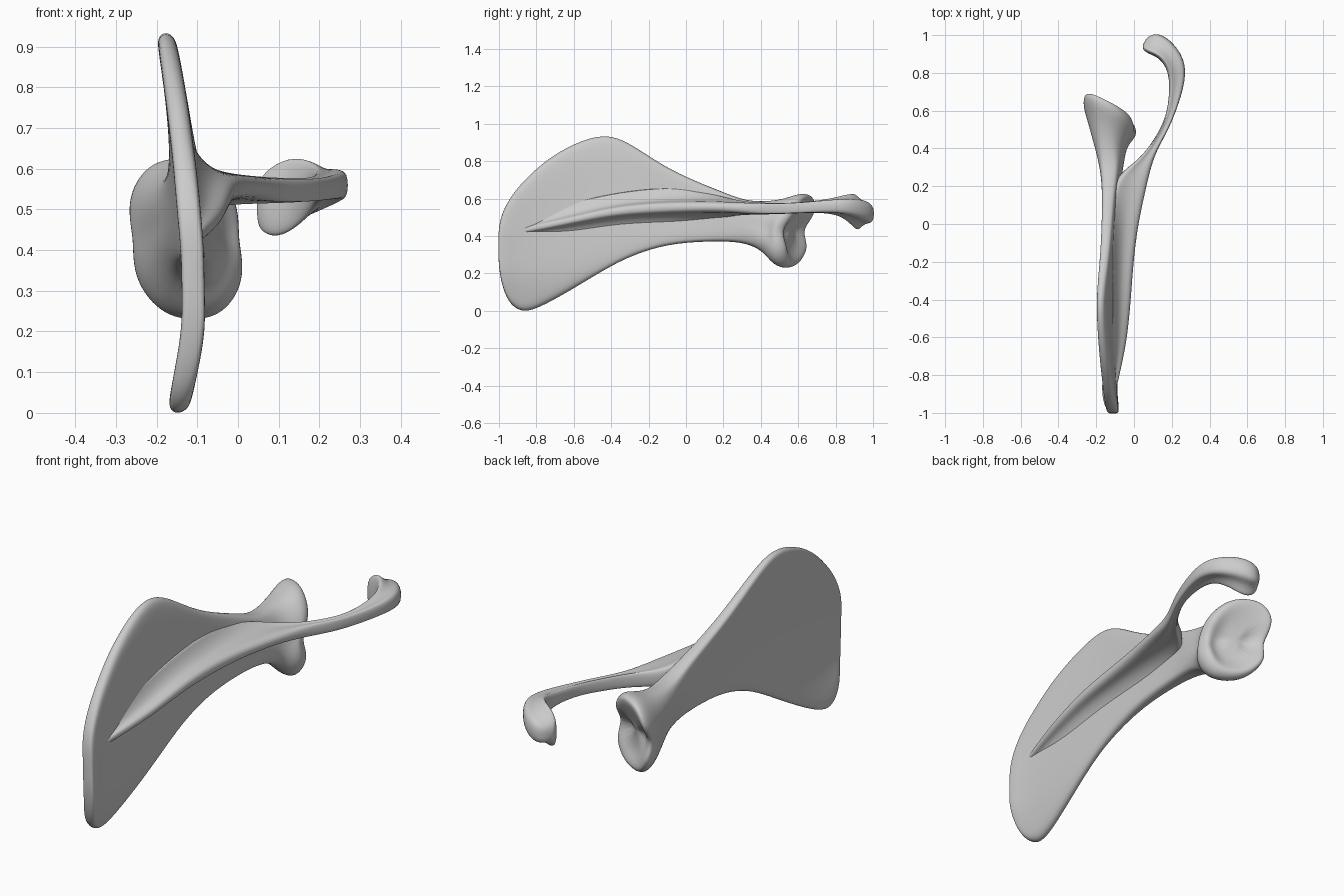
import bpy, bmesh, math

cube = bpy.data.objects.get("Cube")
if cube:
    bpy.data.objects.remove(cube, do_unlink=True)

bone = bpy.data.materials.new("bone_grey")
bone.use_nodes = True
bone.diffuse_color = (0.6, 0.6, 0.6, 1)
bone.node_tree.nodes["Principled BSDF"].inputs["Base Color"].default_value = (0.6, 0.6, 0.6, 1)


def loft(name, rings):
    """Skin a list of equal-length closed rings, cap both ends and smooth."""
    bm = bmesh.new()
    loops = [[bm.verts.new(p) for p in ring] for ring in rings]
    n = len(loops[0])
    for a, b in zip(loops, loops[1:]):
        for i in range(n):
            j = (i + 1) % n
            bm.faces.new((a[i], a[j], b[j], b[i]))
    bm.faces.new(loops[0][::-1])
    bm.faces.new(loops[-1])
    bmesh.ops.recalc_face_normals(bm, faces=bm.faces)
    mesh = bpy.data.meshes.new(name)
    bm.to_mesh(mesh)
    bm.free()
    mesh.materials.append(bone)
    obj = bpy.data.objects.new(name, mesh)
    bpy.context.collection.objects.link(obj)
    sub = obj.modifiers.new("smooth", "SUBSURF")
    sub.levels = sub.render_levels = 2
    for poly in mesh.polygons:
        poly.use_smooth = True
    return obj


def bend(z):
    """Sideways curve of the blade over its height."""
    pts = [(0, -.148), (.2, -.108), (.4, -.112), (.6, -.13), (.8, -.155), (.94, -.18)]
    for (a, xa), (b, xb) in zip(pts, pts[1:]):
        if z <= b:
            return xa + (xb - xa) * (z - a) / (b - a)
    return pts[-1][1]


# Blade: y, low edge, high edge, half thickness, hollowing of the faces
blade_stations = [
    (-1.004, .27, .42, .026, .1), (-.992, .165, .50, .036, .2), (-.96, .06, .575, .042, .35),
    (-.91, .005, .65, .044, .5), (-.85, -.012, .715, .044, .55), (-.75, .03, .81, .044, .6),
    (-.6, .115, .90, .042, .6), (-.43, .22, .955, .038, .55), (-.3, .288, .90, .039, .5),
    (-.15, .34, .795, .042, .45), (0, .365, .715, .044, .35), (.2, .372, .635, .048, .1),
    (.32, .362, .588, .064, 0)]
# Socket head: y, low edge, high edge, half width
head_stations = [(.42, .32, .585, .09), (.5, .25, .60, .128), (.57, .22, .63, .152),
                 (.615, .24, .625, .142), (.62, .27, .60, .115), (.585, .34, .53, .06)]
SIDES = 24


def section(y, low, high, half, hollow, head):
    ring = []
    for i in range(SIDES):
        a = 2 * math.pi * i / SIDES
        c, s = math.cos(a), math.sin(a)
        z = (low + high) / 2 + (high - low) / 2 * s
        if head:
            # pear outline with a waist, sheared so the socket faces sideways
            wide = math.copysign(abs(c) ** .85, c)
            x = half * wide * (1 - .12 * math.exp(-(s / .3) ** 2)) - .018 * s
            dip = .045 * math.exp(-((z - .43) / .06) ** 2) if y > .55 else 0
            blend = min(1, max(0, (y - .38) / .15))
            ring.append((-.128 + x, y + blend * (.03 * s - .5 * x) - dip, z))
        else:
            x = math.copysign(abs(c) ** .42, c) * half * (1 - hollow * c * c)
            ring.append((bend(z) + x, y, z))
    return ring


loft("blade_and_socket",
     [section(*st, False) for st in blade_stations] +
     [section(y, lo, hi, w, 0, True) for y, lo, hi, w in head_stations])

# Spine and its hooked tip: inner edge xy, outer edge xy, height, half heights
spine_stations = [
    (-.12, -.92, -.105, -.92, .42, .015, .01), (-.12, -.75, -.065, -.75, .455, .045, .014),
    (-.12, -.6, -.035, -.6, .485, .055, .016), (-.12, -.4, -.016, -.4, .53, .055, .022),
    (-.12, -.2, -.003, -.2, .548, .06, .026), (-.12, 0, .022, 0, .555, .06, .026),
    (-.12, .2, .062, .18, .555, .055, .026), (-.06, .285, .085, .28, .55, .045, .028),
    (.04, .35, .115, .38, .547, .036, .03), (.135, .49, .178, .49, .546, .032, .03),
    (.18, .60, .225, .60, .55, .03, .03), (.19, .75, .276, .76, .56, .038, .034),
    (.172, .83, .27, .88, .56, .065, .04), (.125, .885, .19, .98, .538, .11, .045),
    (.075, .90, .12, 1.015, .518, .108, .045), (.035, .93, .065, .99, .51, .06, .03)]


def wedge(xi, yi, xo, yo, z, hi, ho):
    # the root spreads into the blade where the wall is attached
    spread = 1.1 * min(1, max(0, (.25 - yi) / .2))
    ring = []
    for f, h in ((0, .5 + 1.5 * spread), (.12, 1 + .6 * spread), (.3, .88 + .25 * spread),
                 (.55, .78), (.85, 1), (1, .6)):
        # the wall thins at mid span and flares into a lip at the free edge
        ring.append((xi + (xo - xi) * f, yi + (yo - yi) * f, h * (hi + (ho - hi) * f)))
    return [(x, y, z + h) for x, y, h in ring] + [(x, y, z - h) for x, y, h in ring[::-1]]


loft("spine_and_hook", [wedge(*st) for st in spine_stations])
